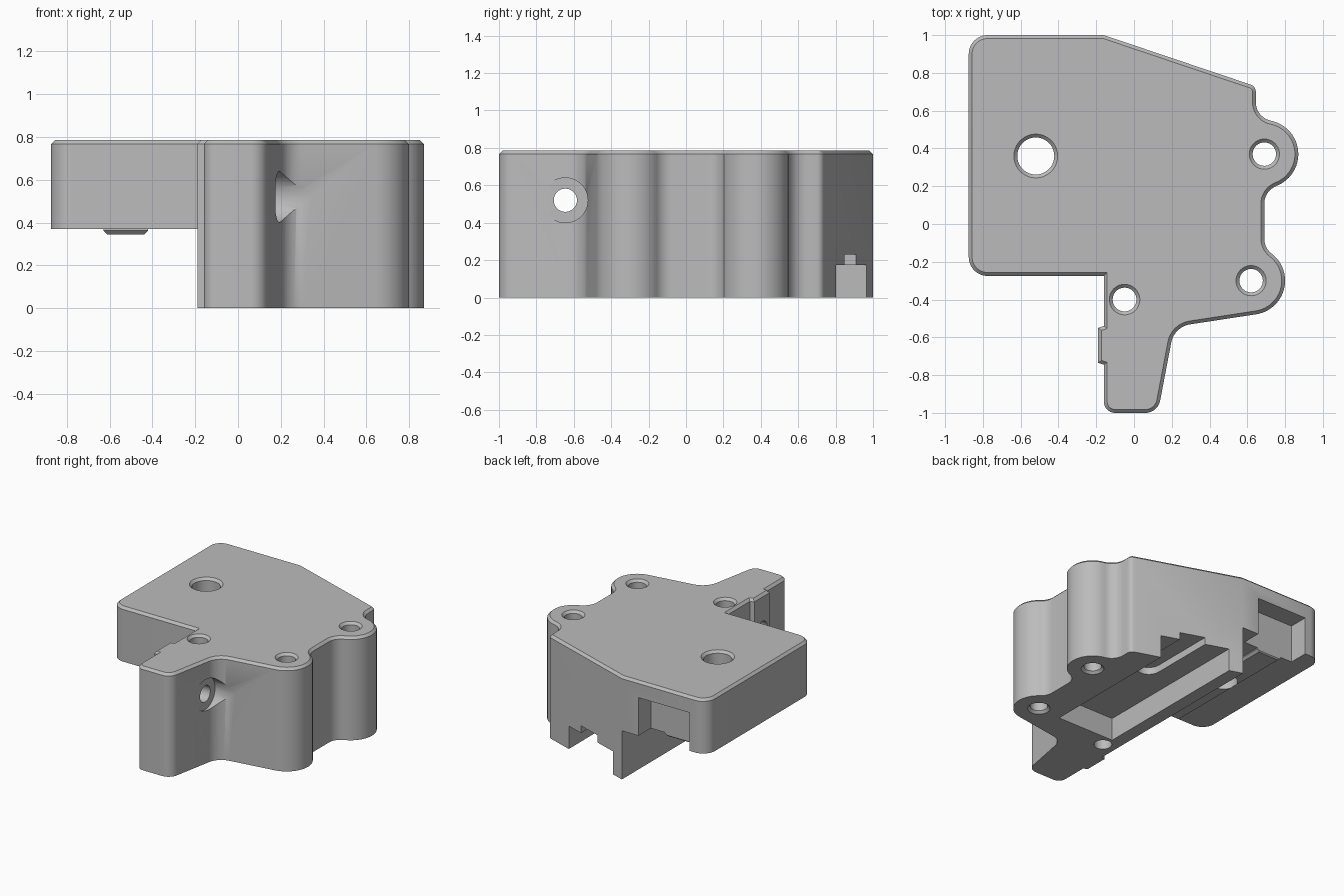
import bpy, bmesh
from math import cos, sin, radians, pi
from mathutils import Matrix

if "Cube" in bpy.data.objects:
    bpy.data.objects.remove(bpy.data.objects["Cube"])

grey = bpy.data.materials.new("plain grey")
grey.use_nodes = True
grey.diffuse_color = (0.5, 0.5, 0.5, 1)
grey.node_tree.nodes["Principled BSDF"].inputs["Base Color"].default_value = (0.5, 0.5, 0.5, 1)

TOP = 0.785       # height of the upper face
SHELF = 0.37      # underside of the raised half


def arc(cx, cy, r, a0, a1, n=12):
    """Points along an arc, angles in degrees."""
    angles = [radians(a0 + (a1 - a0) * i / n) for i in range(n + 1)]
    return [(cx + r * cos(a), cy + r * sin(a)) for a in angles]


def finish(name, bm):
    bmesh.ops.recalc_face_normals(bm, faces=bm.faces)
    mesh = bpy.data.meshes.new(name)
    bm.to_mesh(mesh)
    bm.free()
    mesh.materials.append(grey)
    obj = bpy.data.objects.new(name, mesh)
    bpy.context.collection.objects.link(obj)
    return obj


def prism(name, points, z0, z1, chamfer=0, chamfer_z=None):
    """Extrude an outline upward and optionally chamfer one rim."""
    bm = bmesh.new()
    face = bm.faces.new([bm.verts.new((x, y, z0)) for x, y in points])
    new = bmesh.ops.extrude_face_region(bm, geom=[face])["geom"]
    bmesh.ops.translate(bm, vec=(0, 0, z1 - z0),
                        verts=[v for v in new if isinstance(v, bmesh.types.BMVert)])
    if chamfer:
        rim = [e for e in bm.edges if all(abs(v.co.z - chamfer_z) < 1e-4 for v in e.verts)]
        bmesh.ops.bevel(bm, geom=rim, offset=chamfer, segments=1, affect='EDGES')
    return finish(name, bm)


def box(name, x0, x1, y0, y1, z0, z1, **kw):
    return prism(name, [(x0, y0), (x1, y0), (x1, y1), (x0, y1)], z0, z1, **kw)


def turned(name, rings, matrix, n=40):
    """Closed round solid from (radius, height) rings."""
    bm = bmesh.new()
    loops = [[bm.verts.new((r * cos(2 * pi * i / n), r * sin(2 * pi * i / n), z))
              for i in range(n)] for r, z in rings]
    for a, b in zip(loops, loops[1:]):
        for i in range(n):
            j = (i + 1) % n
            bm.faces.new((a[i], a[j], b[j], b[i]))
    bm.faces.new(loops[0])
    bm.faces.new(loops[-1])
    bm.transform(matrix)
    return finish(name, bm)


def combine(target, tool, operation):
    mod = target.modifiers.new(operation, 'BOOLEAN')
    mod.operation = operation
    mod.solver = 'EXACT'
    mod.object = tool
    bpy.context.view_layer.objects.active = target
    bpy.ops.object.modifier_apply(modifier=mod.name)
    bpy.data.objects.remove(tool)


# Outline of the housing, clockwise from the back left corner
outline = (
    arc(-0.775, 0.9, 0.1, 180, 90)
    + [(-0.16, 1)]
    + arc(0.605, 0.70, 0.04, 72, 0, 6)
    + arc(0.745, 0.645, 0.1, 180, 258.7)      # blend into rear screw lug
    + arc(0.69, 0.37, 0.18, 78.7, -69, 24)    # rear screw lug
    + arc(0.79, 0.108, 0.1, 111, 180)
    + arc(0.79, -0.078, 0.1, 180, 232.6)
    + arc(0.62, -0.3, 0.18, 52.6, -82, 24)    # front screw lug
    + arc(0.315, -0.65, 0.12, 98, 171)        # inside corner of the arm
    + arc(0.06, -0.92, 0.08, -9, -90)
    + arc(-0.10, -0.94, 0.06, -90, -180)
    + [(-0.16, -0.745), (-0.19, -0.735), (-0.19, -0.55), (-0.16, -0.54)]  # side pad
    + [(-0.16, -0.275)]
    + arc(-0.775, -0.175, 0.1, 270, 180)
)
housing = prism("housing", outline, 0, TOP, chamfer=0.018, chamfer_z=TOP)

# Clear the space under the raised half, then add its guide rib
combine(housing, box("shelf_cut", -1, -0.16, -0.29, 1.1, -0.1, SHELF), 'DIFFERENCE')
rib = box("guide_rib", -0.63, -0.42, -0.26, 0.86, 0.345, 0.4,
          chamfer=0.018, chamfer_z=0.345)
combine(housing, rib, 'UNION')

# Rear window, underside channel and its round ended groove
combine(housing, box("window_cut", -0.73, -0.30, 0.85, 1.1, 0.3, 0.66), 'DIFFERENCE')
combine(housing, box("channel_cut", -0.06, 0.425, -0.31, 1.1, -0.1, 0.175), 'DIFFERENCE')
groove = [(0.11, 1.1)] + arc(0.2, 0.40, 0.09, 180, 360, 20) + [(0.29, 1.1)]
combine(housing, prism("groove_cut", groove, 0.1, 0.23), 'DIFFERENCE')

# Vertical holes, countersunk on top and under the lugs
for x, y, r, lower in ((-0.52, 0.36, 0.098, False), (-0.05, -0.4, 0.063, False),
                       (0.69, 0.37, 0.062, True), (0.62, -0.3, 0.062, True)):
    wide = r + 0.018
    rings = [(r, TOP - 0.018), (wide, TOP), (wide, 0.9)]
    rings = ([(wide, -0.1), (wide, 0), (r, 0.018)] if lower else [(r, -0.1)]) + rings
    combine(housing, turned("hole_cut", rings, Matrix.Translation((x, y, 0))), 'DIFFERENCE')

# Counterbored cross hole through the arm
bore = [(0.062, -0.4), (0.062, 0.175), (0.12, 0.175), (0.12, 1)]
place = Matrix.Translation((0, -0.645, 0.52)) @ Matrix.Rotation(pi / 2, 4, 'Y')
combine(housing, turned("cross_hole_cut", bore, place), 'DIFFERENCE')

for obj in bpy.context.selected_objects:
    obj.select_set(False)
housing.select_set(True)
bpy.context.view_layer.objects.active = housing
bpy.ops.object.shade_smooth_by_angle(angle=radians(30))
